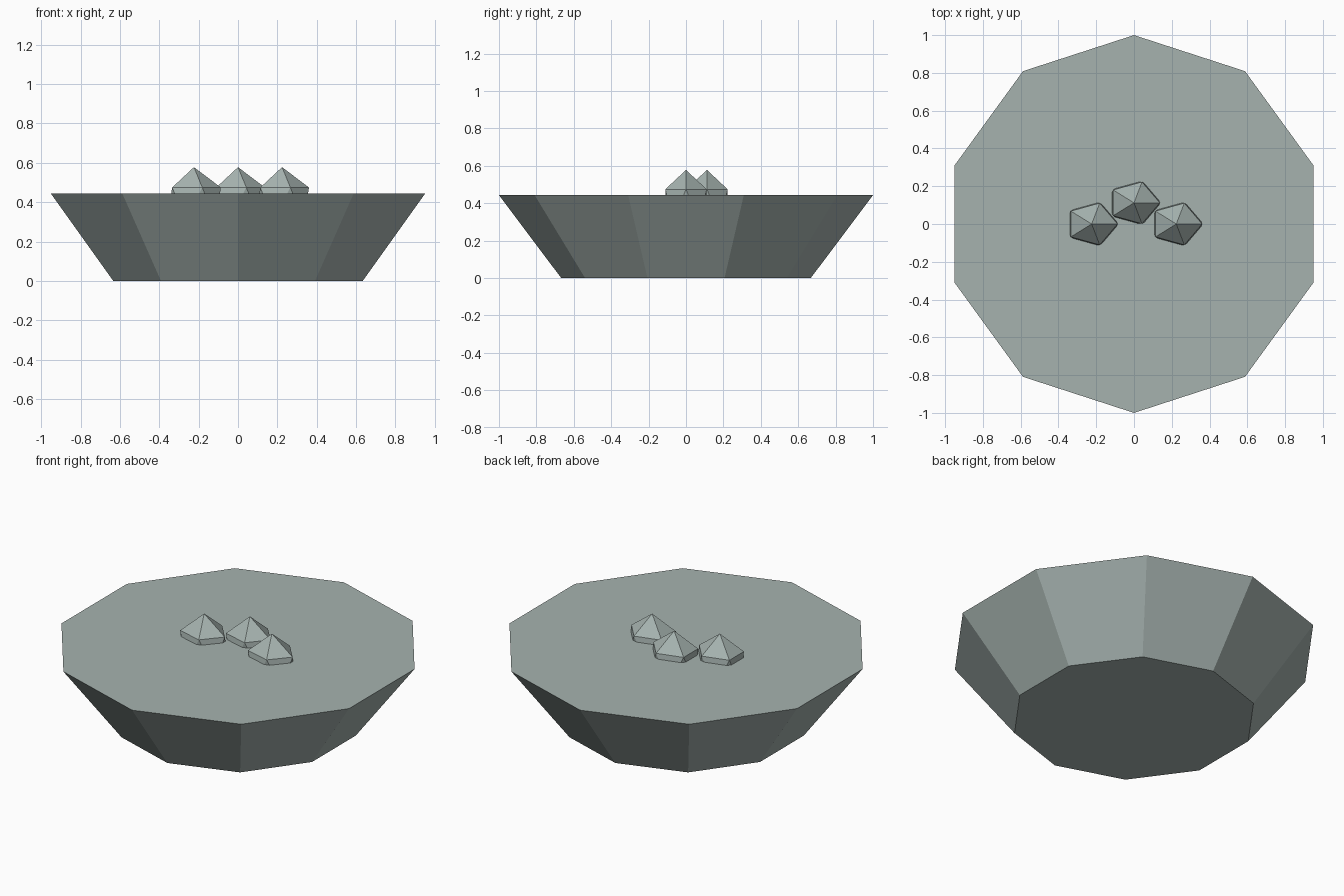
import bpy, bmesh, math
from mathutils import Matrix

if "Cube" in bpy.data.objects:
    bpy.data.objects.remove(bpy.data.objects["Cube"])

stone = bpy.data.materials.new("grey_green")
stone.diffuse_color = (0.38, 0.45, 0.43, 1)
stone.use_nodes = True
stone.node_tree.nodes["Principled BSDF"].inputs["Base Color"].default_value = stone.diffuse_color


def add_object(name, bm):
    mesh = bpy.data.meshes.new(name)
    bm.to_mesh(mesh)
    bm.free()
    mesh.materials.append(stone)
    obj = bpy.data.objects.new(name, mesh)
    bpy.context.collection.objects.link(obj)
    return obj


# Ten-sided flared bowl, filled flat to the rim
HEIGHT = 0.443
bm = bmesh.new()
bmesh.ops.create_cone(
    bm, cap_ends=True, segments=10, radius1=0.667, radius2=1.0, depth=HEIGHT,
    matrix=Matrix.Translation((0, 0, HEIGHT / 2)))
add_object("bowl", bm)

# Three faceted lumps half sunk into the filling
for name, x, y in (("left_lump", -0.224, 0), ("middle_lump", 0, 0.112),
                   ("right_lump", 0.224, 0)):
    bm = bmesh.new()
    bmesh.ops.create_icosphere(bm, subdivisions=1, radius=1)
    bmesh.ops.transform(bm, verts=bm.verts,
                        matrix=Matrix.Diagonal((0.153, 0.13, 0.187, 1)))
    lump = add_object(name, bm)
    lump.location = (x, y, 0.391)
